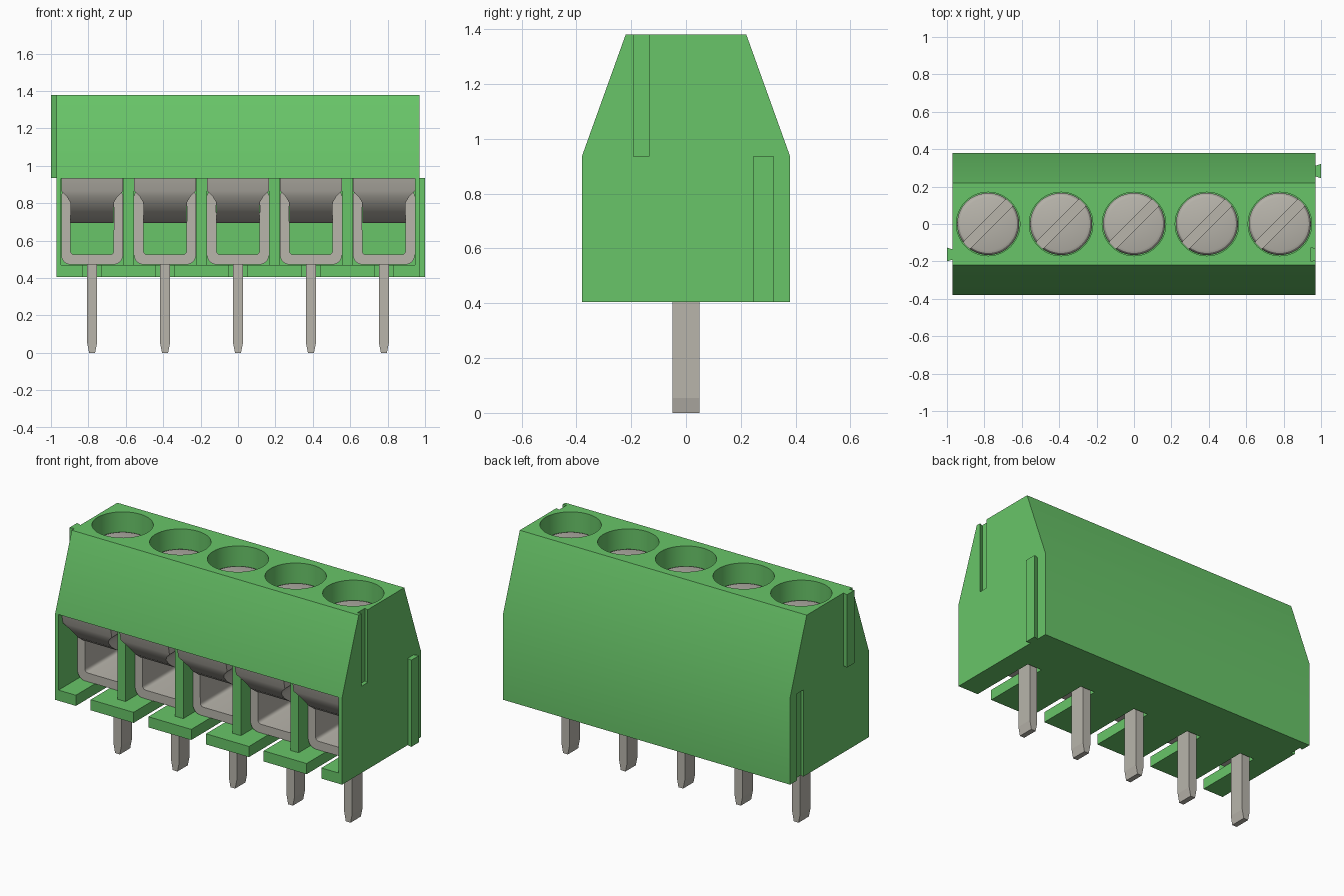
import bpy, bmesh, math
from mathutils import Matrix, Vector

default = bpy.data.objects.get("Cube")
if default:
    bpy.data.objects.remove(default)


def material(name, rgb):
    m = bpy.data.materials.new(name)
    m.use_nodes = True
    m.diffuse_color = (*rgb, 1)
    bsdf = next(n for n in m.node_tree.nodes if n.type == 'BSDF_PRINCIPLED')
    bsdf.inputs["Base Color"].default_value = (*rgb, 1)
    bsdf.inputs["Roughness"].default_value = 0.5
    return m


GREEN = material("green plastic", (0.14, 0.56, 0.14))
METAL = material("warm grey metal", (0.48, 0.46, 0.41))


def finish(bm, name, mat, smooth=False):
    bmesh.ops.recalc_face_normals(bm, faces=bm.faces)
    me = bpy.data.meshes.new(name)
    bm.to_mesh(me)
    bm.free()
    ob = bpy.data.objects.new(name, me)
    bpy.context.collection.objects.link(ob)
    me.materials.append(mat)
    if smooth:
        smooth_object(ob)
    return ob


def smooth_object(ob):
    bpy.ops.object.select_all(action='DESELECT')
    ob.select_set(True)
    bpy.context.view_layer.objects.active = ob
    bpy.ops.object.shade_smooth_by_angle(angle=math.radians(30))


def prism(name, pts, axis, lo, hi, mat=GREEN, smooth=False):
    """Extrude a 2D outline along x (points y,z), y (x,z) or z (x,y)."""
    place = {'x': lambda a, b, t: (t, a, b),
             'y': lambda a, b, t: (a, t, b),
             'z': lambda a, b, t: (a, b, t)}[axis]
    bm = bmesh.new()
    rings = [[bm.verts.new(place(a, b, t)) for a, b in pts] for t in (lo, hi)]
    n = len(pts)
    for ring in rings:
        bm.faces.new(ring)
    for i in range(n):
        j = (i + 1) % n
        bm.faces.new((rings[0][i], rings[0][j], rings[1][j], rings[1][i]))
    return finish(bm, name, mat, smooth)


def box(name, x0, x1, y0, y1, z0, z1, mat=GREEN):
    return prism(name, [(x0, y0), (x1, y0), (x1, y1), (x0, y1)], 'z', z0, z1, mat)


def lathe(name, profile, cx, mat, segments=48):
    """Closed solid from (radius, z) pairs around a vertical axis."""
    bm = bmesh.new()
    rings = []
    for r, z in profile:
        rings.append([bm.verts.new((cx + r * math.cos(2 * math.pi * k / segments),
                                    r * math.sin(2 * math.pi * k / segments), z))
                      for k in range(segments)])
    for a, b in zip(rings, rings[1:]):
        for k in range(segments):
            m = (k + 1) % segments
            bm.faces.new((a[k], a[m], b[m], b[k]))
    bm.faces.new(rings[0])
    bm.faces.new(rings[-1])
    return finish(bm, name, mat)


def cut(ob, cutter):
    mod = ob.modifiers.new("cut", 'BOOLEAN')
    mod.operation = 'DIFFERENCE'
    mod.solver = 'EXACT'
    mod.object = cutter
    bpy.context.view_layer.objects.active = ob
    bpy.ops.object.modifier_apply(modifier=mod.name)
    bpy.data.objects.remove(cutter)


CENTRES = [0.39 * i for i in range(-2, 3)]
HALF = 0.97

# Housing with a tapered top
body = prism("housing", [(-0.38, 0.405), (0.38, 0.405), (0.38, 0.935),
                         (0.22, 1.38), (-0.22, 1.38), (-0.38, 0.935)],
             'x', -HALF, HALF)

# Wire pockets, pin slots and screw wells
for cx in CENTRES:
    cut(body, box("pocket_cutter", cx - 0.167, cx + 0.167, -0.5, 0.28, 0.47, 0.932))
    cut(body, box("slot_cutter", cx - 0.05, cx + 0.05, -0.5, 0.06, 0.3, 0.6))
    cut(body, lathe("well_cutter", [(0.17, 1.05), (0.17, 1.5)], cx, GREEN))

# Divider fronts set back behind the floor edge
for a, b in zip(CENTRES, CENTRES[1:]):
    cut(body, box("divider_cutter", a + 0.1, b - 0.1, -0.5, -0.29, 0.47, 0.932))


# Dovetail grooves, with matching ribs on the opposite ends
def dovetail(name, side, yc, half, depth, z0, z1):
    x0, x1 = side * (HALF + (0.002 if depth < 0 else -0.002)), side * (HALF + depth)
    return prism(name, [(x0, yc - half), (x1, yc - half - 0.01),
                        (x1, yc + half + 0.01), (x0, yc + half)], 'z', z0, z1)


cut(body, dovetail("groove_cutter", 1, -0.163, 0.028, -0.024, 0.935, 1.5))
cut(body, dovetail("groove_cutter", -1, 0.283, 0.03, -0.022, 0.3, 0.935))
smooth_object(body)
dovetail("upper_rib", -1, -0.163, 0.027, 0.03, 0.935, 1.38)
dovetail("lower_rib", 1, 0.283, 0.028, 0.03, 0.405, 0.935)


def arc(cx, cz, r, a0, a1, n=5):
    return [(cx + r * math.cos(math.radians(a0 + (a1 - a0) * k / n)),
             cz + r * math.sin(math.radians(a0 + (a1 - a0) * k / n)))
            for k in range(n + 1)]


# U-shaped clamp outline, right half then mirrored
outer = [(0.0, 0.472)] + arc(0.115, 0.522, 0.05, -90, 0)
top = arc(0.14, 0.84, 0.025, 0, 90) + [(0.117, 0.865)]
inner = [(0.115, 0.545)] + arc(0.095, 0.545, 0.02, 0, -90) + [(0.0, 0.525)]
right = outer + top + inner
cage_outline = right + [(-x, z) for x, z in reversed(right[1:-1])]

# Curved guide: (y, z, half width) from the front top edge down to its tip
guide_rows = [(-0.355, 0.932, 0.165), (-0.340, 0.865, 0.165),
              (-0.325, 0.835, 0.135), (-0.305, 0.805, 0.117),
              (-0.270, 0.765, 0.115), (-0.220, 0.728, 0.115),
              (-0.150, 0.704, 0.115), (-0.060, 0.695, 0.115),
              (0.190, 0.695, 0.115)]


def wire_guide(cx):
    bm = bmesh.new()
    rows = []
    for y, z, w in guide_rows:
        rows.append([bm.verts.new((cx + sx * w, yy, zz)) for sx, yy, zz in
                     ((-1, y, z), (1, y, z), (1, 0.2, max(z, 0.70)), (-1, 0.2, max(z, 0.70)))])
    for a, b in zip(rows, rows[1:]):
        for k in range(4):
            m = (k + 1) % 4
            bm.faces.new((a[k], a[m], b[m], b[k]))
    bm.faces.new(rows[0])
    bm.faces.new(rows[-1])
    finish(bm, "wire_guide", METAL, True)


for cx in CENTRES:
    prism("clamp_frame", [(cx + x, z) for x, z in cage_outline], 'y',
          -0.2, 0.2, METAL, True)
    wire_guide(cx)
    # Solder pin with a tapered tip
    prism("pin", [(cx - 0.016, 0), (cx + 0.016, 0), (cx + 0.027, 0.055),
                  (cx + 0.027, 0.48), (cx - 0.027, 0.48), (cx - 0.027, 0.055)],
          'y', -0.05, 0.05, METAL)
    # Rounded screw head with a diagonal slot
    screw = lathe("screw", [(0.166, 1.06), (0.166, 1.24), (0.163, 1.253),
                            (0.155, 1.263), (0.142, 1.268)], cx, METAL)
    slot = box("slot_cutter", -0.3, 0.3, -0.025, 0.025, 1.225, 1.4)
    slot.data.transform(Matrix.Translation(Vector((cx, 0, 0)))
                        @ Matrix.Rotation(math.radians(45), 4, 'Z'))
    cut(screw, slot)
    smooth_object(screw)
